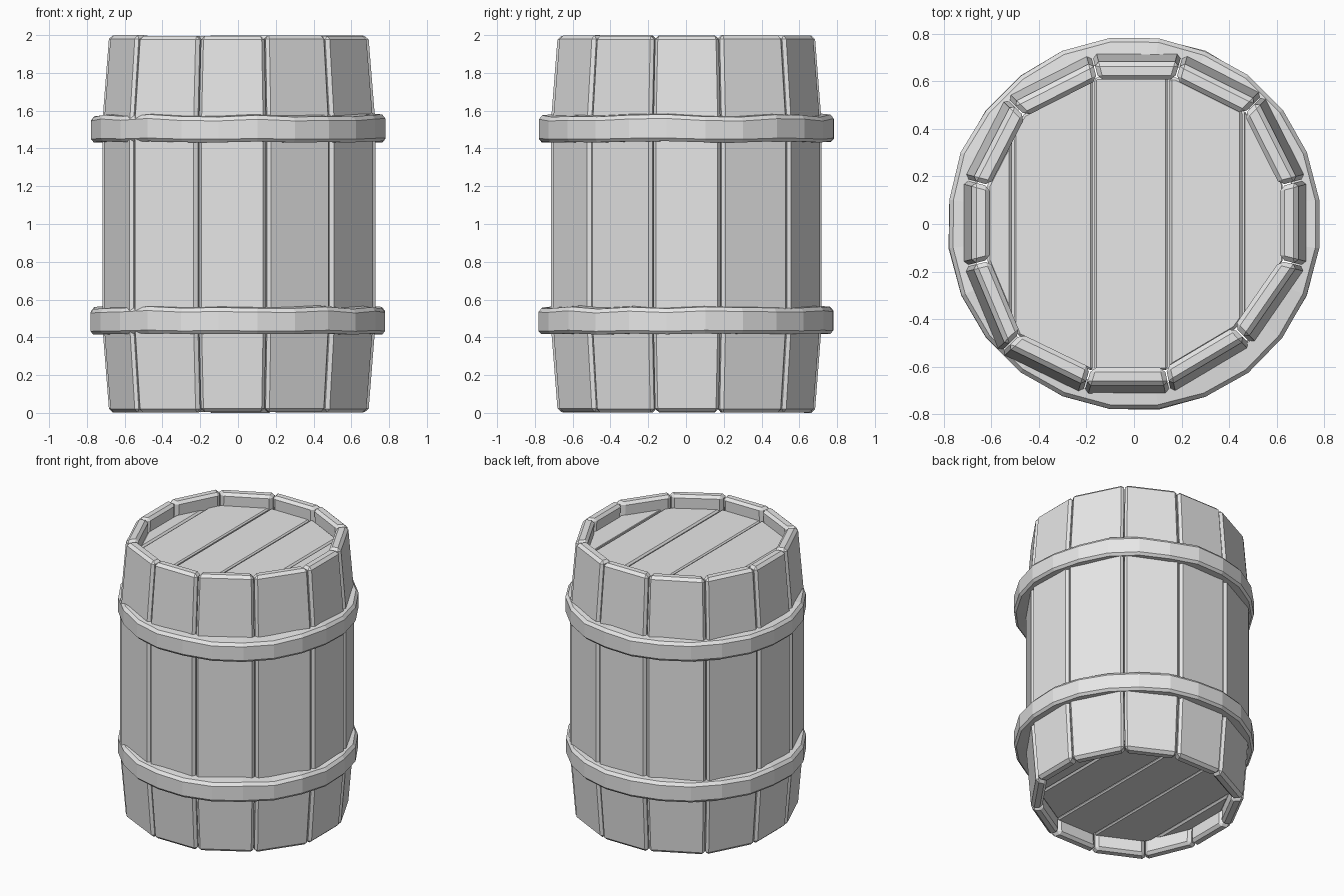
import bpy, bmesh, math, random
from mathutils import Vector

if "Cube" in bpy.data.objects:
    bpy.data.objects.remove(bpy.data.objects["Cube"])

random.seed(4)
grey = bpy.data.materials.new("plain grey")
grey.diffuse_color = (0.8, 0.8, 0.8, 1)
grey.use_nodes = True
grey.node_tree.nodes["Principled BSDF"].inputs["Base Color"].default_value = grey.diffuse_color

# Seam positions around the barrel's waist, slightly irregular
SEAM_XY = [(0.727, 0.19), (0.547, 0.547), (0.205, 0.718), (-0.18, 0.718),
           (-0.54, 0.535), (-0.718, 0.19), (-0.718, -0.18), (-0.565, -0.545),
           (-0.215, -0.715), (0.155, -0.715), (0.497, -0.512), (0.727, -0.18)]


def finish(bm, name, bevel=0.0):
    """Turn a bmesh into an object with chamfered hard edges."""
    bmesh.ops.recalc_face_normals(bm, faces=bm.faces)
    mesh = bpy.data.meshes.new(name)
    bm.to_mesh(mesh)
    bm.free()
    mesh.materials.append(grey)
    ob = bpy.data.objects.new(name, mesh)
    bpy.context.collection.objects.link(ob)
    if bevel:
        mod = ob.modifiers.new("chamfer", 'BEVEL')
        mod.width, mod.segments = bevel, 1
        mod.limit_method, mod.angle_limit = 'ANGLE', math.radians(40)
    return ob


def jit(a):
    return random.uniform(-a, a)


# Staves: twelve bent boards, (height, outer scale, inner scale)
PROFILE = [(0.0, 0.95, 0.845), (0.46, 1.0, 0.87),
           (1.54, 1.0, 0.87), (2.0, 0.95, 0.845)]
for k in range(12):
    a, b = Vector(SEAM_XY[k]), Vector(SEAM_XY[(k + 1) % 12])
    gap = (b - a).normalized() * 0.003
    bm = bmesh.new()
    rings = []
    for z, so, si in PROFILE:
        if z == 0:
            z += 0.006 * random.random()
        elif z == 2:
            z -= 0.006 * random.random()
        corners = (a * so + gap, b * so - gap, b * si - gap, a * si + gap)
        rings.append([bm.verts.new((c.x, c.y, z)) for c in corners])
    for lo, hi in zip(rings, rings[1:]):
        for i in range(4):
            j = (i + 1) % 4
            bm.faces.new((lo[i], lo[j], hi[j], hi[i]))
    bm.faces.new(rings[0])
    bm.faces.new(rings[-1])
    finish(bm, f"stave_{k + 1}", 0.019)


# Hoops: chunky hammered bands with uneven edges
def hoop(name, zc):
    n = 24
    section = [(0.69, -0.072), (0.772, -0.072), (0.787, -0.055),
               (0.787, 0.045), (0.77, 0.066), (0.69, 0.074)]
    bm = bmesh.new()
    rings = []
    for i in range(n):
        a = math.tau * (i + 0.5) / n
        dz, dr = jit(0.007), jit(0.003)
        rings.append([bm.verts.new(((r + dr) * math.cos(a), (r + dr) * math.sin(a),
                                    zc + z + dz * (1 if z > 0 else 0.5)))
                      for r, z in section])
    for i in range(n):
        p, q = rings[i], rings[(i + 1) % n]
        for j in range(len(section)):
            m = (j + 1) % len(section)
            bm.faces.new((p[j], q[j], q[m], p[m]))
    finish(bm, name)


hoop("lower_hoop", 0.49)
hoop("upper_hoop", 1.507)


# Lids: planks cut out of the barrel's outline, over a thin backing disc
def disc(bm, z):
    return bm.faces.new([bm.verts.new((x * 0.86, y * 0.86, z)) for x, y in SEAM_XY])


def thicken(bm, dz):
    geo = bmesh.ops.extrude_face_region(bm, geom=bm.faces[:])["geom"]
    bmesh.ops.translate(bm, verts=[v for v in geo if isinstance(v, bmesh.types.BMVert)],
                        vec=(0, 0, dz))


PLANK_X = [-0.66, -0.51, -0.17, 0.145, 0.46, 0.66]
for name, z, d in (("top", 1.907, -1), ("bottom", 0.1, 1)):
    for i, (x0, x1) in enumerate(zip(PLANK_X, PLANK_X[1:])):
        bm = bmesh.new()
        disc(bm, z + jit(0.004))
        for x, nx in ((x0 + 0.004, -1), (x1 - 0.004, 1)):
            bmesh.ops.bisect_plane(bm, geom=bm.verts[:] + bm.edges[:] + bm.faces[:],
                                   plane_co=(x, 0, 0), plane_no=(nx, 0, 0), clear_outer=True)
        thicken(bm, d * 0.06)
        finish(bm, f"{name}_lid_plank_{i + 1}", 0.012)
    bm = bmesh.new()
    disc(bm, z + d * 0.045)
    thicken(bm, d * 0.03)
    finish(bm, f"{name}_lid_backing")
